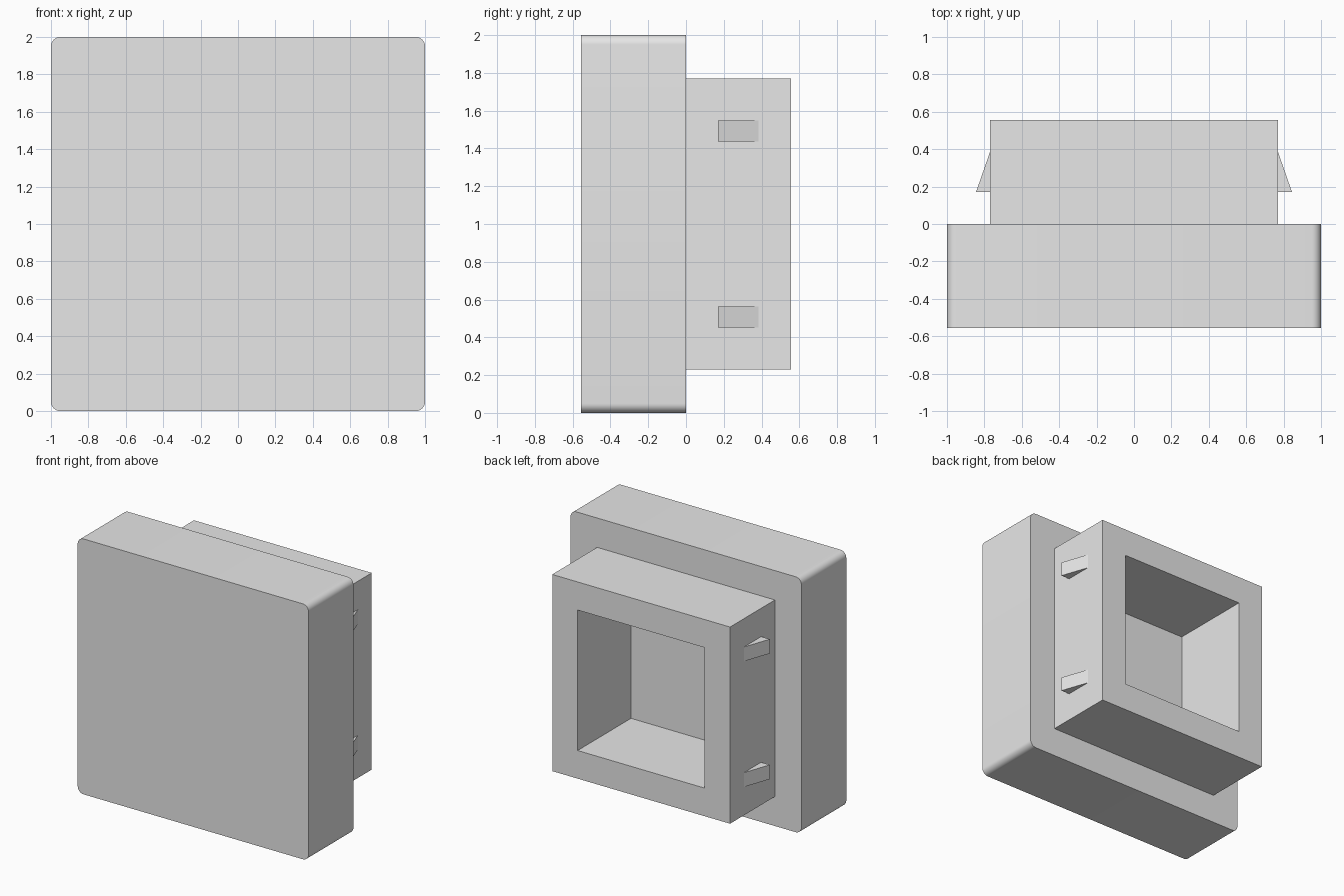
import bpy
import bmesh
from math import radians
from mathutils import Vector

if "Cube" in bpy.data.objects:
    bpy.data.objects.remove(bpy.data.objects["Cube"], do_unlink=True)

grey = bpy.data.materials.new("plain_grey")
grey.use_nodes = True
grey.diffuse_color = (0.8, 0.8, 0.8, 1)
grey.node_tree.nodes["Principled BSDF"].inputs["Base Color"].default_value = (0.8, 0.8, 0.8, 1)

DEPTH = 0.555        # plate and body reach this far from y = 0
BODY = 0.77          # half width of the rear body
OPENING = 0.55       # half width of the recess
FLOOR = -0.105       # y of the recess floor


def add_object(name, bm):
    bmesh.ops.recalc_face_normals(bm, faces=bm.faces)
    mesh = bpy.data.meshes.new(name)
    bm.to_mesh(mesh)
    bm.free()
    mesh.materials.append(grey)
    obj = bpy.data.objects.new(name, mesh)
    bpy.context.collection.objects.link(obj)
    return obj


def square(bm, half, y):
    """Upright square ring of vertices centred on z = 1."""
    return [bm.verts.new((sx * half, y, 1 + sz * half))
            for sx, sz in ((-1, -1), (1, -1), (1, 1), (-1, 1))]


def bridge(bm, a, b):
    for i in range(4):
        j = (i + 1) % 4
        bm.faces.new((a[i], a[j], b[j], b[i]))


# Housing: front plate, stepped rear body and square recess as one shell
bm = bmesh.new()
rings = [square(bm, half, y) for half, y in (
    (1, -DEPTH), (1, 0), (BODY, 0), (BODY, DEPTH), (OPENING, DEPTH), (OPENING, FLOOR))]
bm.faces.new(rings[0])
for a, b in zip(rings, rings[1:]):
    bridge(bm, a, b)
bm.faces.new(rings[-1])

# Round the four long corners of the plate
corners = [e for e in bm.edges
           if all(abs(v.co.x) > 0.99 for v in e.verts)
           and abs(e.verts[0].co.y - e.verts[1].co.y) > 0.1]
bmesh.ops.bevel(bm, geom=corners, offset=0.05, segments=8, profile=0.5, affect='EDGES')
housing = add_object("housing", bm)
bpy.ops.object.select_all(action='DESELECT')
housing.select_set(True)
bpy.context.view_layer.objects.active = housing
bpy.ops.object.shade_smooth_by_angle(angle=radians(30))


# Snap clips: wedges rising toward the plate on both sides
def clip(name, side, z):
    bm = bmesh.new()
    profile = [(BODY - 0.01, 0.17), (0.845, 0.17), (BODY, 0.385), (BODY - 0.01, 0.385)]
    base = bm.faces.new([bm.verts.new((side * x, y, z - 0.056)) for x, y in profile])
    top = bmesh.ops.extrude_face_region(bm, geom=[base])["geom"]
    bmesh.ops.translate(bm, vec=Vector((0, 0, 0.112)),
                        verts=[v for v in top if isinstance(v, bmesh.types.BMVert)])
    add_object(name, bm)


for side, side_name in ((1, "left"), (-1, "right")):
    for z, level in ((0.508, "lower"), (1.492, "upper")):
        clip(f"{side_name}_{level}_clip", side, z)
